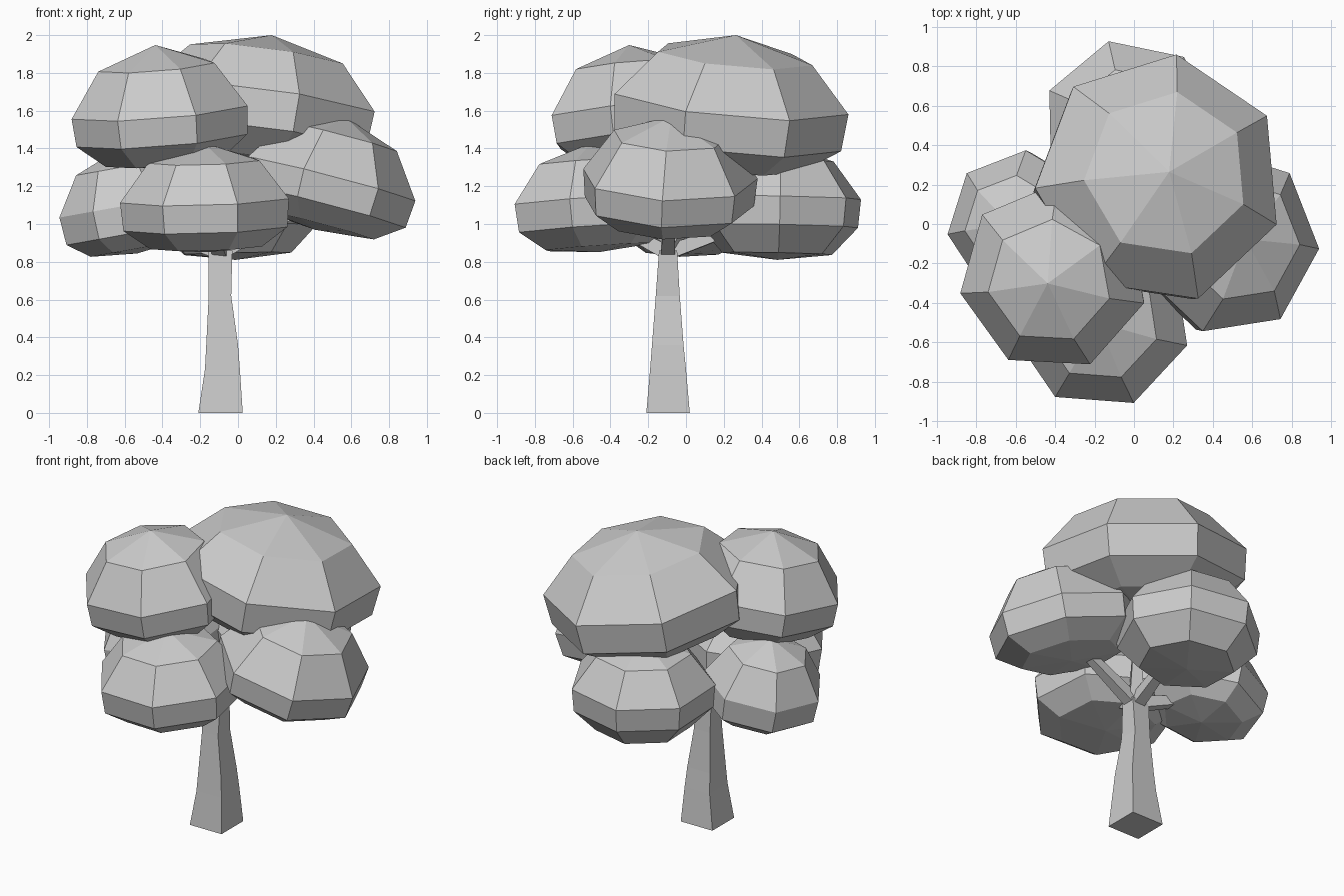
import bpy, bmesh
from math import sin, cos, radians, pi
from mathutils import Vector

if "Cube" in bpy.data.objects:
    bpy.data.objects.remove(bpy.data.objects["Cube"])


def make_object(name, bm):
    bmesh.ops.recalc_face_normals(bm, faces=bm.faces)
    mesh = bpy.data.meshes.new(name)
    bm.to_mesh(mesh)
    bm.free()
    ob = bpy.data.objects.new(name, mesh)
    bpy.context.collection.objects.link(ob)
    return ob


def skin(bm, rings):
    """Bridge successive rings of equal vertex count."""
    for a, b in zip(rings, rings[1:]):
        n = len(a)
        for i in range(n):
            j = (i + 1) % n
            bm.faces.new((a[i], a[j], b[j], b[i]))


def fan(bm, ring, point):
    tip = bm.verts.new(point)
    for i in range(len(ring)):
        bm.faces.new((ring[i], ring[(i + 1) % len(ring)], tip))


def leaf_clump(name, centre, radius, top, band, bottom, phase, slope):
    """Seven-sided dome with an upright rim band, tilted by its x/y slope."""
    bm = bmesh.new()
    up = Vector((-slope[0], -slope[1], 1)).normalized()
    turn = Vector((0, 0, 1)).rotation_difference(up)
    c = Vector(centre)
    profile = [(0.66, top * 0.68), (1, 0), (0.97, -band), (0.66, -bottom * 0.9)]
    rings = []
    for r, z in profile:
        ring = []
        for i in range(7):
            a = radians(phase) + 2 * pi * i / 7
            ring.append(bm.verts.new(c + turn @ Vector((radius * r * cos(a), radius * r * sin(a), z))))
        rings.append(ring)
    skin(bm, rings)
    fan(bm, rings[0], c + up * top)
    fan(bm, rings[-1], c - up * bottom)
    return make_object(name, bm)


# Foliage: centre of upper rim, radius, top, band, bottom, phase, slope
clumps = {
    "foliage_top_left": ((-0.41, -0.27, 1.60), 0.48, 0.35, 0.15, 0.30, 190, (0.08, 0.09)),
    "foliage_top_back": ((0.13, 0.23, 1.655), 0.64, 0.35, 0.20, 0.37, -21, (-0.14, -0.10)),
    "foliage_low_front": ((-0.17, -0.48, 1.13), 0.46, 0.30, 0.15, 0.28, 240, (0.03, 0.07)),
    "foliage_low_right": ((0.48, -0.09, 1.24), 0.475, 0.34, 0.15, 0.28, -4, (-0.26, -0.04)),
    "foliage_low_left": ((-0.58, 0.0, 1.10), 0.375, 0.30, 0.15, 0.26, 188, (0.18, 0.0)),
    "foliage_low_back": ((-0.02, 0.49, 1.14), 0.45, 0.29, 0.15, 0.33, 104, (0.02, -0.02)),
}
for name, spec in clumps.items():
    leaf_clump(name, *spec)

# Trunk: square sections as z, x range, y range
bm = bmesh.new()
rings = []
for z, x0, x1, y0, y1 in [(0, -0.21, 0.025, -0.21, 0.02),
                          (0.23, -0.175, 0.01, -0.19, 0.0),
                          (0.36, -0.168, 0.0, -0.18, -0.013),
                          (0.62, -0.155, -0.036, -0.16, -0.033),
                          (0.86, -0.155, -0.03, -0.143, -0.047)]:
    rings.append([bm.verts.new((x, y, z)) for x, y in
                  ((x0, y0), (x1, y0), (x1, y1), (x0, y1))])
skin(bm, rings)
fan(bm, rings[0], (-0.09, -0.095, 0))
bm.faces.new(rings[-1])
make_object("trunk", bm)

# Branches: tapered four-sided limbs running into each clump
fork = Vector((-0.09, -0.095, 0.85))
for name, spec in clumps.items():
    target = Vector(spec[0]) - Vector((0, 0, 0.08))
    end = fork.lerp(target, 0.75)
    turn = (end - fork).to_track_quat('Z', 'Y')
    bm = bmesh.new()
    rings = []
    for p, r in ((fork, 0.055), (end, 0.035)):
        rings.append([bm.verts.new(p + turn @ Vector((r * cos(k * pi / 2 + pi / 4),
                                                      r * sin(k * pi / 2 + pi / 4), 0)))
                      for k in range(4)])
    skin(bm, rings)
    for ring in rings:
        bm.faces.new(ring)
    make_object(name.replace("foliage", "branch"), bm)
